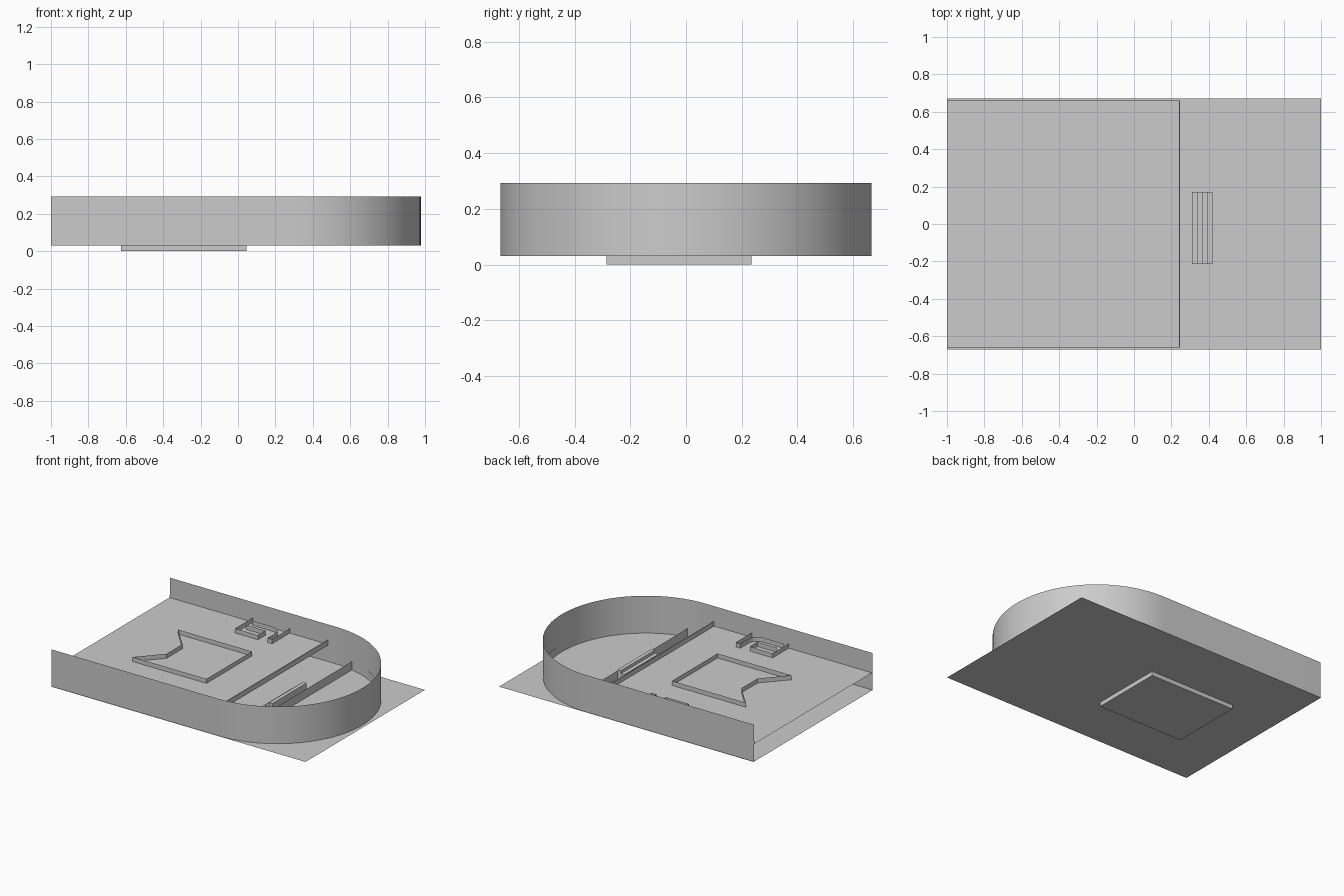
import bpy, bmesh
from math import sin, cos, pi

if "Cube" in bpy.data.objects:
    bpy.data.objects.remove(bpy.data.objects["Cube"])

GROUND, DECK, LIP, TOP = 0.03, 0.155, 0.187, 0.293


def make(name, bm, smooth=False):
    me = bpy.data.meshes.new(name)
    bm.to_mesh(me)
    bm.free()
    ob = bpy.data.objects.new(name, me)
    bpy.context.collection.objects.link(ob)
    if smooth:
        bpy.ops.object.select_all(action='DESELECT')
        ob.select_set(True)
        bpy.context.view_layer.objects.active = ob
        bpy.ops.object.shade_smooth_by_angle()
    return ob


def fence(name, pts, z0, z1, closed=False, smooth=False):
    """Thin upright sheet following a path."""
    bm = bmesh.new()
    cols = [(bm.verts.new((x, y, z0)), bm.verts.new((x, y, z1))) for x, y in pts]
    pairs = list(zip(cols, cols[1:])) + ([(cols[-1], cols[0])] if closed else [])
    for a, b in pairs:
        bm.faces.new((a[0], b[0], b[1], a[1]))
    return make(name, bm, smooth)


def plate(name, pts, z):
    bm = bmesh.new()
    bm.faces.new([bm.verts.new((x, y, z)) for x, y in pts])
    return make(name, bm)


def rect(x0, x1, y0, y1):
    return [(x0, y0), (x1, y0), (x1, y1), (x0, y1)]


def box(name, x0, x1, y0, y1, z0, z1):
    bm = bmesh.new()
    vs = bmesh.ops.create_cube(bm, size=1)['verts']
    for v in vs:
        v.co = (x0 if v.co.x < 0 else x1, y0 if v.co.y < 0 else y1,
                z0 if v.co.z < 0 else z1)
    return make(name, bm)


def arc(cx, cy, r, a0, a1, n):
    return [(cx + r * cos(a0 + (a1 - a0) * i / n), cy + r * sin(a0 + (a1 - a0) * i / n))
            for i in range(n + 1)]


# ground sheet
plate("ground", rect(-1, 1, -0.67, 0.67), GROUND)

# tall outer wall, open at the -x end
fence("outer_wall", [(-1, -0.666)] + arc(0.312, 0, 0.666, -pi / 2, pi / 2, 48) + [(-1, 0.666)],
      GROUND, TOP, smooth=True)

# raised deck, open below
plate("deck", rect(-1, 0.245, -0.66, 0.66), DECK)
box("deck_end_lip", 0.241, 0.247, -0.66, 0.66, DECK - 0.005, LIP)

# basin rim with a notched end, and the block that fills it
fence("basin_rim", [(-0.635, 0.235), (-0.055, 0.235), (-0.055, -0.275),
                    (-0.635, -0.275), (-0.485, -0.11), (-0.485, 0.07)],
      DECK - 0.005, LIP, closed=True)
box("basin_block", -0.625, 0.045, -0.285, 0.235, 0, DECK - 0.005)

# curved passages on both sides of the deck
for side, tag in ((1, "back"), (-1, "front")):
    def place(pts):
        return [(x, side * y - 0.01) for x, y in pts]
    fence("passage_inner_" + tag,
          [(-1, side * 0.01 + 0.66), (-0.345, side * 0.01 + 0.66)] and
          place([(-0.345, 0.66 + side * 0.01), (-0.345, 0.47), (-0.165, 0.47),
                 (-0.165, 0.555), (-0.32, 0.555)]),
          DECK, LIP)
    fence("passage_outer_" + tag,
          place([(-0.32, 0.63)] + arc(-0.16, 0.56, 0.07, pi / 2, 0, 8) +
                [(-0.09, 0.47), (-0.055, 0.47), (-0.055, 0.66 + side * 0.01)]),
          DECK, LIP)
    # low lips along the deck edges
    for x0, x1, end in ((-1, -0.345, "left"), (-0.055, 0.245, "right")):
        fence(f"deck_lip_{end}_{tag}", [(x0, side * 0.66), (x1, side * 0.66)], DECK - 0.005, DECK + 0.02)

# low D-shaped curb in the rounded end
curb = [p for p in arc(0.312, 0, 0.661, -pi / 2, pi / 2, 96) if p[0] > 0.42]
fence("round_curb", curb, GROUND, 0.09, closed=True, smooth=True)

# stairs rising to the curb
bm = bmesh.new()
profile = [(0.31, GROUND)]
for i in range(4):
    z = GROUND + 0.085 * (i + 1) / 4
    profile += [(0.31 + 0.0275 * i, z), (0.31 + 0.0275 * (i + 1), z)]
profile.append((0.42, GROUND))
f = bm.faces.new([bm.verts.new((x, -0.215, z)) for x, z in profile])
ext = bmesh.ops.extrude_face_region(bm, geom=[f], use_keep_orig=True)
bmesh.ops.translate(bm, vec=(0, 0.385, 0),
                    verts=[g for g in ext['geom'] if isinstance(g, bmesh.types.BMVert)])
bmesh.ops.recalc_face_normals(bm, faces=bm.faces)
make("stairs", bm)
